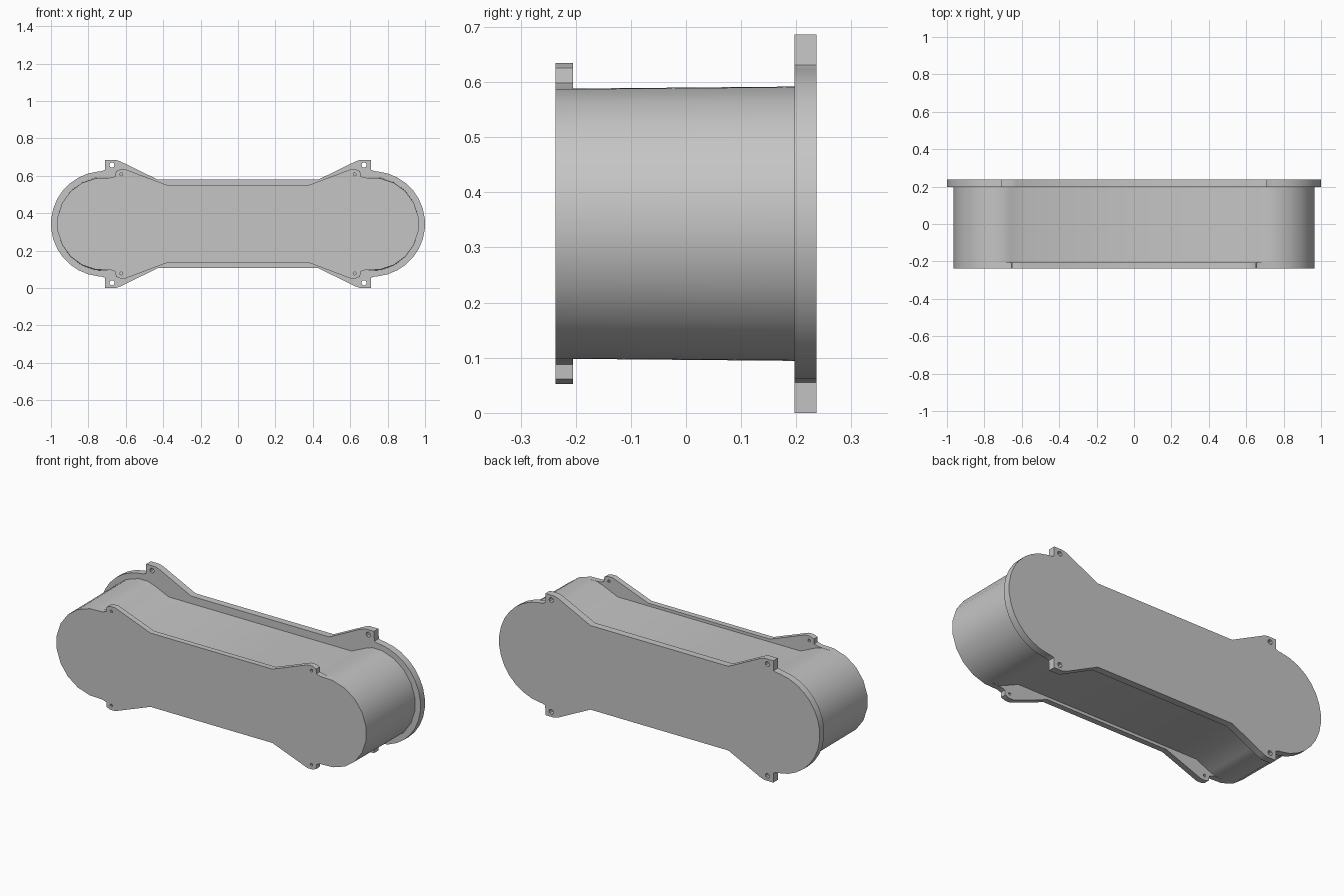
import bpy, bmesh
from math import sin, cos, pi, radians
from mathutils import Matrix

if "Cube" in bpy.data.objects:
    bpy.data.objects.remove(bpy.data.objects["Cube"], do_unlink=True)

MID_Z = 0.343

grey = bpy.data.materials.new("plain grey")
grey.use_nodes = True
colour = (0.56, 0.56, 0.56, 1)
grey.diffuse_color = colour
grey.node_tree.nodes["Principled BSDF"].inputs["Base Color"].default_value = colour


def outline(reach, radius, steps, shoulder):
    """Closed loop: a rounded end and its shoulder, mirrored to all quarters."""
    quarter = [(reach - radius + radius * cos(a), radius * sin(a))
               for a in (pi / 2 * (i + 0.5) / steps for i in range(steps))]
    quarter += shoulder
    half = quarter + [(-x, z) for x, z in reversed(quarter)]
    return half + [(x, -z) for x, z in reversed(half)]


def hole(x, z, radius, sides=8):
    return [(x + radius * cos(2 * pi * i / sides), z + radius * sin(2 * pi * i / sides))
            for i in range(sides)]


def slab(name, loops, y_front, y_back):
    """Extrude flat loops along y; inner loops become holes."""
    curve = bpy.data.curves.new(name, "CURVE")
    curve.dimensions = "2D"
    curve.fill_mode = "BOTH"
    curve.extrude = (y_back - y_front) / 2
    for loop in loops:
        spline = curve.splines.new("POLY")
        spline.points.add(len(loop) - 1)
        for point, (x, z) in zip(spline.points, loop):
            point.co = (x, z, 0, 1)
        spline.use_cyclic_u = True
    source = bpy.data.objects.new(name + " curve", curve)
    bpy.context.collection.objects.link(source)
    bpy.context.view_layer.update()
    graph = bpy.context.evaluated_depsgraph_get()
    mesh = bpy.data.meshes.new_from_object(source.evaluated_get(graph))
    bpy.data.objects.remove(source, do_unlink=True)

    # Stand the slab upright and weld its caps to its rim
    mesh.transform(Matrix.Translation((0, (y_front + y_back) / 2, MID_Z))
                   @ Matrix.Rotation(pi / 2, 4, "X"))
    bm = bmesh.new()
    bm.from_mesh(mesh)
    bmesh.ops.remove_doubles(bm, verts=bm.verts, dist=0.0001)
    bmesh.ops.recalc_face_normals(bm, faces=bm.faces)
    bm.to_mesh(mesh)
    bm.free()
    mesh.materials.clear()
    mesh.materials.append(grey)
    mesh.name = name
    obj = bpy.data.objects.new(name, mesh)
    bpy.context.collection.objects.link(obj)
    bpy.ops.object.select_all(action="DESELECT")
    obj.select_set(True)
    bpy.context.view_layer.objects.active = obj
    bpy.ops.object.shade_smooth_by_angle(angle=radians(32))
    return obj


def four_holes(x, z, radius):
    return [hole(sx * x, sz * z, radius) for sx in (-1, 1) for sz in (-1, 1)]


# Back plate: wide flange with four screw ears
back_shape = outline(1.0, 0.282, 8, [
    (0.73, 0.282), (0.712, 0.288), (0.71, 0.343), (0.655, 0.343), (0.63, 0.335), (0.43, 0.237)])
slab("back_plate", [back_shape] + four_holes(0.674, 0.315, 0.014), 0.197, 0.237)

# Front plate: smaller flange with four screw ears
front_shape = outline(0.967, 0.247, 5, [
    (0.68, 0.247), (0.655, 0.255), (0.653, 0.282), (0.63, 0.291), (0.60, 0.291), (0.38, 0.208)])
slab("front_plate", [front_shape] + four_holes(0.624, 0.265, 0.008), -0.237, -0.205)

# Body: waisted drum between the plates, slightly wider at the back
body_shape = outline(0.967, 0.247, 5, [(0.70, 0.245), (0.66, 0.232), (0.57, 0.192)])
body = slab("body", [body_shape], -0.207, 0.199)
for vert in body.data.vertices:
    if vert.co.y > 0:
        vert.co.z = MID_Z + (vert.co.z - MID_Z) * 1.015
